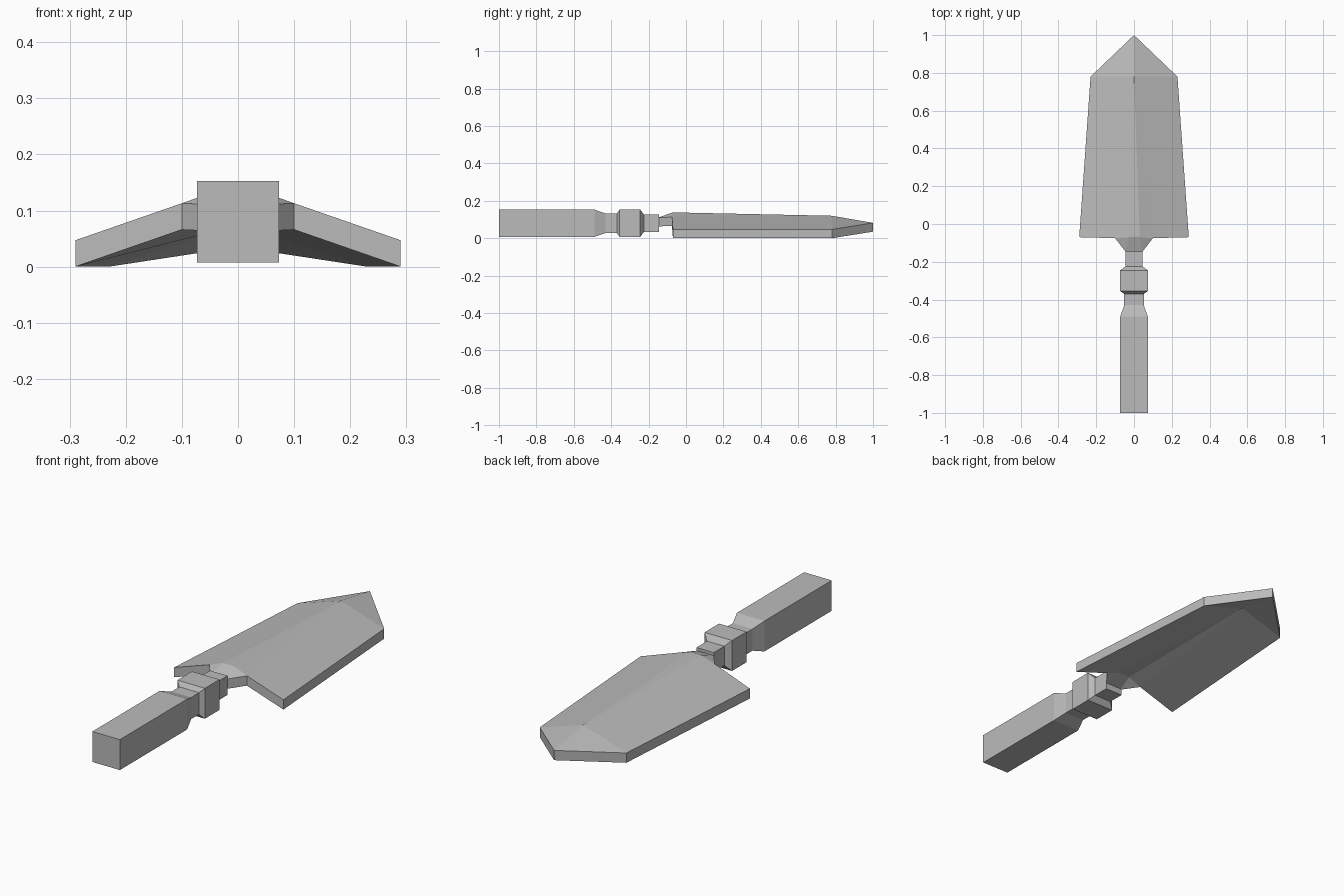
import bpy
import bmesh
from mathutils import Vector

cube = bpy.data.objects.get("Cube")
if cube:
    bpy.data.objects.remove(cube, do_unlink=True)

grey = bpy.data.materials.new("plain grey")
grey.use_nodes = True
colour = (0.5, 0.5, 0.5, 1)
grey.diffuse_color = colour
grey.node_tree.nodes["Principled BSDF"].inputs["Base Color"].default_value = colour


def finish(bm, name):
    """Turn a bmesh into a flat-shaded object."""
    bmesh.ops.recalc_face_normals(bm, faces=bm.faces[:])
    mesh = bpy.data.meshes.new(name)
    bm.to_mesh(mesh)
    bm.free()
    mesh.materials.append(grey)
    obj = bpy.data.objects.new(name, mesh)
    bpy.context.collection.objects.link(obj)
    return obj


def square_loft(name, stations, z):
    """Loft square sections, given as (y, half width), along y."""
    bm = bmesh.new()
    rings = [[bm.verts.new((sx * h, y, z + sz * h))
              for sx, sz in ((-1, -1), (1, -1), (1, 1), (-1, 1))]
             for y, h in stations]
    for a, b in zip(rings, rings[1:]):
        for i in range(4):
            j = (i + 1) % 4
            bm.faces.new((a[i], a[j], b[j], b[i]))
    bm.faces.new(rings[0])
    bm.faces.new(rings[-1])
    return finish(bm, name)


# Turned-down square handle with its collar and ferrule
square_loft("handle", [(-1, .073), (-.49, .073), (-.43, .052), (-.37, .052),
                       (-.355, .073), (-.245, .073), (-.225, .046), (-.145, .046)], .08)

# Blade: half of the upper sheet, mirrored, then thickened downward
points = {
    "neck_mid": (0, -.15, .11), "neck_side": (.042, -.15, .11),
    "heel_mid": (0, -.07, .138), "heel_ridge": (.03, -.07, .138),
    "heel_bend": (.1, -.075, .113), "heel_corner": (.29, -.07, .047),
    "shoulder_mid": (0, .78, .12), "shoulder": (.23, .78, .047),
    "tip": (0, 1, .082),
}
panels = [
    ("neck_mid", "neck_side", "heel_ridge", "heel_mid"),
    ("neck_side", "heel_bend", "heel_ridge"),
    ("heel_mid", "heel_ridge", "shoulder_mid"),
    ("heel_ridge", "heel_bend", "shoulder_mid"),
    ("heel_bend", "heel_corner", "shoulder", "shoulder_mid"),
    ("shoulder_mid", "shoulder", "tip"),
]
bm = bmesh.new()
for side in (1, -1):
    verts = {n: bm.verts.new((side * x, y, z)) for n, (x, y, z) in points.items()}
    for panel in panels:
        bm.faces.new([verts[n] for n in panel][::side])
bmesh.ops.remove_doubles(bm, verts=bm.verts[:], dist=1e-4)
sheet = bm.faces[:]
lower = bmesh.ops.extrude_face_region(bm, geom=sheet, use_keep_orig=True)["geom"]
bmesh.ops.translate(bm, vec=Vector((0, 0, -.047)),
                    verts=[v for v in lower if isinstance(v, bmesh.types.BMVert)])
finish(bm, "blade")
